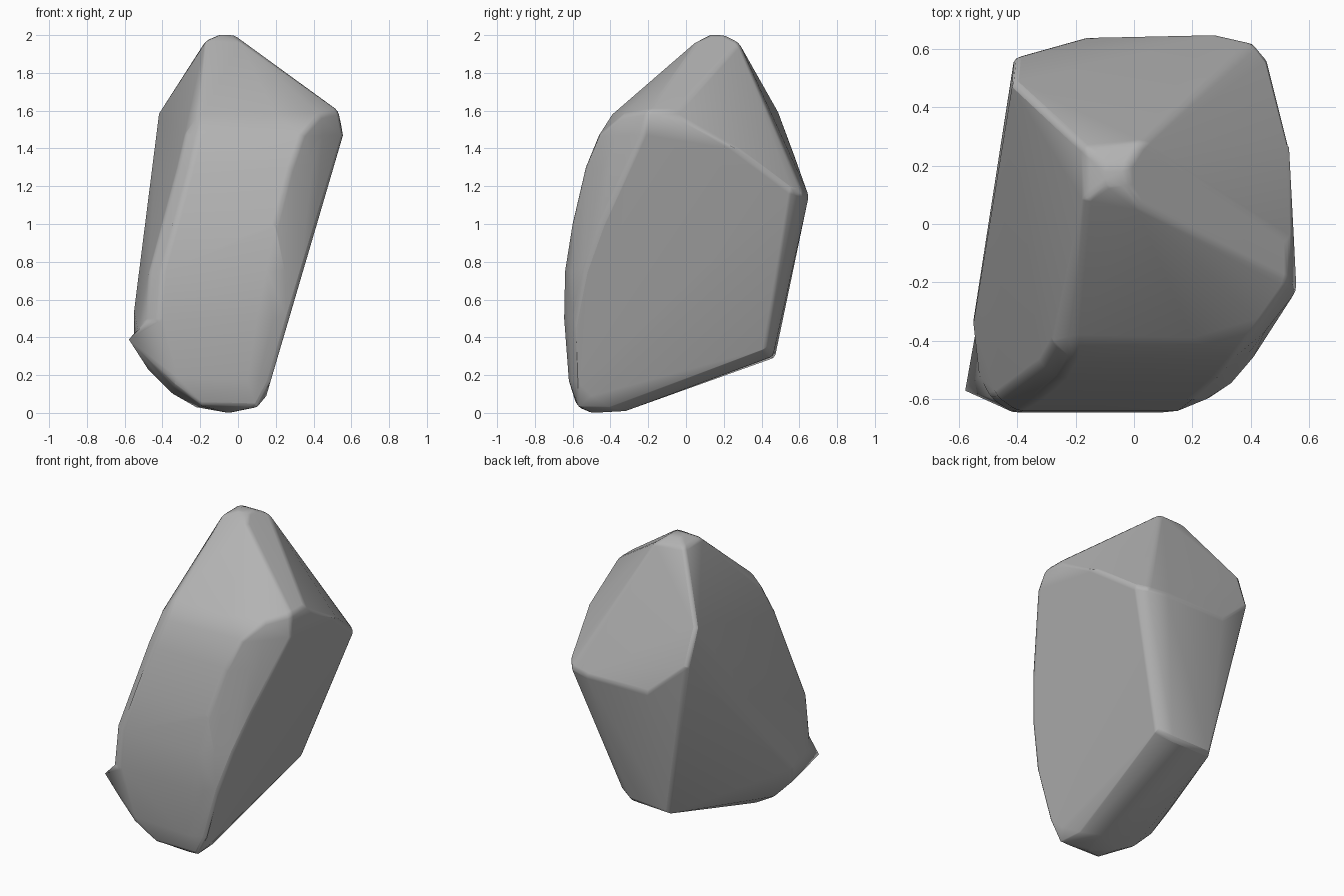
import bpy
import bmesh
import math

default_cube = bpy.data.objects.get("Cube")
if default_cube:
    bpy.data.objects.remove(default_cube, do_unlink=True)


def make_material(name, colour):
    material = bpy.data.materials.new(name)
    material.use_nodes = True
    material.diffuse_color = colour
    shader = material.node_tree.nodes["Principled BSDF"]
    shader.inputs["Base Color"].default_value = colour
    shader.inputs["Roughness"].default_value = .9
    return material


def flank_x(height):
    """Position of the flat leaning right flank at a given height."""
    return .123 + .295 * height


# Blunt summit
summit = [
    (-.17, .26, 1.97), (-.17, .08, 1.97), (.02, .06, 1.97), (.03, .28, 1.96),
    (-.1, .2, 2), (-.1, .13, 2), (-.02, .13, 2), (-.02, .2, 2),
]

# Shoulder running around the front and right, below the summit
shoulder = [
    (-.21, -.38, 1.58), (.2, -.39, 1.58), (.44, -.33, 1.58),
    (.53, -.2, 1.6), (.53, -.05, 1.6), (.545, 0, 1.53), (.53, .28, 1.39),
]

# Back ridge and the tapered panel under it
back = [
    (.46, .56, 1.18), (.41, .62, 1.16), (.28, .65, 1.15), (-.16, .64, 1.15),
    (-.41, .57, 1.37), (-.42, .49, 1.59),
    (.18, .42, .34), (.08, .46, .3), (-.2, .47, .29),
]

# Left corner and rounded underside
base = [
    (-.55, -.33, .38), (-.55, -.34, .54), (-.53, -.52, .44),
    (-.48, -.42, .23), (-.36, -.42, .11), (-.22, -.42, .03),
    (-.47, -.59, .28), (-.34, -.59, .14), (-.2, -.58, .04),
    (-.05, -.5, 0), (0, -.32, .01), (.09, -.4, .03), (.1, -.57, .03), (.15, -.5, .09),
]

# Bowed front: height, depth, left edge, inner right edge, flank depth
front_rows = [
    (.17, -.62, -.33, .05, -.58),
    (.5, -.645, -.42, .1, -.59),
    (.75, -.64, -.4, .15, -.54),
    (1, -.6, -.33, .2, -.45),
    (1.3, -.53, -.25, .28, -.31),
    (1.47, -.46, -.21, .34, -.23),
]
front = []
for height, depth, left, right, flank_depth in front_rows:
    flank = flank_x(height)
    front.append((left, depth, height))
    front.append((right, depth, height))
    front.append(((right + flank) / 2, depth * .6 + flank_depth * .4, height))
    front.append((flank, flank_depth, height))
    if height > .4:
        front.append((left - .07, depth + .05, height))

# Wrap all the corners in one convex shell
shell = bmesh.new()
for corner in summit + shoulder + back + base + front:
    shell.verts.new(corner)
wrapped = bmesh.ops.convex_hull(shell, input=shell.verts)
loose = [v for v in shell.verts if not v.link_faces]
bmesh.ops.delete(shell, geom=loose, context="VERTS")
bmesh.ops.dissolve_limit(shell, angle_limit=math.radians(3),
                         verts=shell.verts, edges=shell.edges)
bmesh.ops.recalc_face_normals(shell, faces=shell.faces)

mesh = bpy.data.meshes.new("boulder")
shell.to_mesh(mesh)
shell.free()
boulder = bpy.data.objects.new("boulder", mesh)
bpy.context.collection.objects.link(boulder)
mesh.materials.append(make_material("stone grey", (.45, .45, .45, 1)))

# Soften the chipped edges and shade them smoothly
bpy.context.view_layer.objects.active = boulder
boulder.select_set(True)
bevel = boulder.modifiers.new("worn edges", "BEVEL")
bevel.width = .02
bevel.segments = 2
bevel.limit_method = "ANGLE"
bevel.angle_limit = math.radians(25)
bpy.ops.object.shade_smooth_by_angle(angle=math.radians(40))
weighted = boulder.modifiers.new("even shading", "WEIGHTED_NORMAL")
weighted.keep_sharp = True
